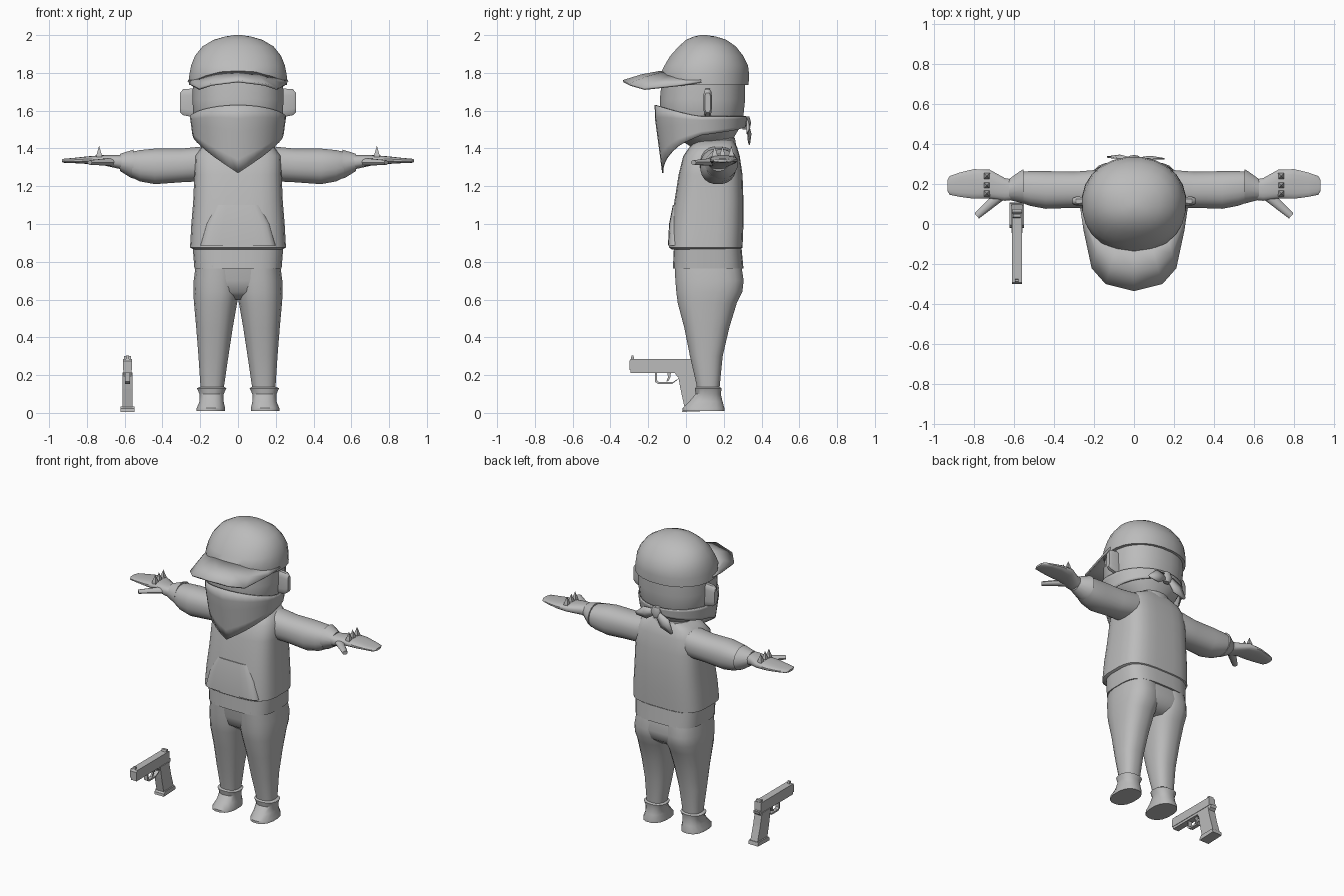
import bpy, bmesh, math
from mathutils import Vector

grey = bpy.data.materials.new("plain_grey")
grey.diffuse_color = (0.5, 0.5, 0.5, 1)


def finish(name, bm, angle=40):
    bmesh.ops.recalc_face_normals(bm, faces=bm.faces)
    me = bpy.data.meshes.new(name)
    bm.to_mesh(me)
    bm.free()
    ob = bpy.data.objects.new(name, me)
    bpy.context.collection.objects.link(ob)
    me.materials.append(grey)
    if angle:
        bpy.ops.object.select_all(action='DESELECT')
        ob.select_set(True)
        bpy.context.view_layer.objects.active = ob
        bpy.ops.object.shade_smooth_by_angle(angle=math.radians(angle))
    return ob


def loft(name, rings, axis='z', n=20, power=2.0, side=1, angle=40):
    """Rings are (position, u0, u1, v0, v1): u,v = x,y on the z axis or y,z on the x axis."""
    bm = bmesh.new()
    loops = []
    for p, u0, u1, v0, v1 in rings:
        loop = []
        for i in range(n):
            a = 2 * math.pi * (i + 0.5) / n
            c, s = math.cos(a), math.sin(a)
            u = (u0 + u1) / 2 + (u1 - u0) / 2 * math.copysign(abs(c) ** (2 / power), c)
            v = (v0 + v1) / 2 + (v1 - v0) / 2 * math.copysign(abs(s) ** (2 / power), s)
            co = (u * side, v, p) if axis == 'z' else (p * side, u, v)
            loop.append(bm.verts.new(co))
        loops.append(loop)
    for a, b in zip(loops, loops[1:]):
        for i in range(n):
            j = (i + 1) % n
            bm.faces.new((a[i], a[j], b[j], b[i]))
    bm.faces.new(loops[0])
    bm.faces.new(loops[-1])
    return finish(name, bm, angle)


def sheet(name, rows, thickness, closed=False):
    """Grid surface from rows of points, given a thickness."""
    bm = bmesh.new()
    vs = [[bm.verts.new(p) for p in r] for r in rows]
    for a, b in zip(vs, vs[1:]):
        m = len(a)
        for i in range(m if closed else m - 1):
            j = (i + 1) % m
            bm.faces.new((a[i], a[j], b[j], b[i]))
    ob = finish(name, bm)
    mod = ob.modifiers.new("thickness", 'SOLIDIFY')
    mod.thickness = thickness
    mod.offset = 0
    return ob


def prism(name, outline, x0, x1):
    """Side outline (y, z) pushed across x."""
    bm = bmesh.new()
    a = [bm.verts.new((x0, y, z)) for y, z in outline]
    b = [bm.verts.new((x1, y, z)) for y, z in outline]
    for i in range(len(a)):
        j = (i + 1) % len(a)
        bm.faces.new((a[i], a[j], b[j], b[i]))
    bm.faces.new(a)
    bm.faces.new(b)
    return finish(name, bm, 0)


# Hoodie body, hem and front pocket
loft("hoodie_body", [(0.865, -.235, .235, -.075, .285), (0.875, -.255, .255, -.09, .30),
                     (1.0, -.248, .248, -.08, .305), (1.12, -.238, .238, -.062, .305),
                     (1.26, -.232, .232, -.04, .30), (1.36, -.228, .228, -.015, .285),
                     (1.41, -.19, .19, .02, .27), (1.445, -.12, .12, .06, .25)], power=3.4, n=28)
loft("hoodie_hem", [(0.765, -.232, .232, -.07, .305), (0.87, -.24, .24, -.065, .295)], power=3.4, n=28)
loft("hoodie_pocket", [(0.885, -.20, .20, -.096, .05), (1.0, -.17, .17, -.09, .05),
                       (1.10, -.12, .12, -.07, .05)], power=5, n=20)
loft("collar", [(1.40, -.14, .14, .03, .27), (1.455, -.125, .125, .045, .26),
                (1.47, -.10, .10, .06, .24)])

# Trousers
loft("hips", [(0.60, -.17, .17, .02, .24), (0.64, -.222, .222, -.035, .29),
              (0.70, -.232, .232, -.05, .305), (0.78, -.225, .225, -.06, .29)], power=3, n=28)
for s, tag in ((1, "left"), (-1, "right")):
    loft(tag + "_trouser_leg", [(0.10, .08, .195, .06, .175), (0.15, .072, .20, .055, .18),
                                (0.30, .05, .21, .02, .195), (0.45, .027, .222, -.01, .23),
                                (0.58, .004, .234, -.045, .27), (0.64, -.01, .238, -.053, .30),
                                (0.70, -.01, .236, -.058, .307), (0.78, -.01, .225, -.062, .295)],
         power=2.5, side=s)
    # Shoes flare at the ankle and at the sole
    loft(tag + "_shoe", [(0.01, .067, .222, -.02, .205), (0.025, .067, .22, -.02, .205),
                         (0.06, .075, .205, .015, .195), (0.10, .075, .205, .05, .185),
                         (0.13, .06, .218, .045, .19), (0.137, .07, .205, .055, .18)],
         power=2.4, n=16, side=s)
    # Sleeve and cuff
    loft(tag + "_sleeve", [(0.12, .08, .26, 1.25, 1.42), (0.20, .072, .27, 1.225, 1.41),
                           (0.30, .08, .262, 1.22, 1.40), (0.44, .075, .265, 1.21, 1.40),
                           (0.52, .09, .265, 1.225, 1.392), (0.56, .105, .262, 1.245, 1.383)],
         axis='x', power=2.3, side=s)
    loft(tag + "_cuff", [(0.552, .10, .275, 1.238, 1.396), (0.57, .105, .265, 1.245, 1.39),
                         (0.625, .12, .225, 1.28, 1.372)], axis='x', n=16, side=s)
    # Flat mitten hand, thumb and knuckle spikes
    loft(tag + "_hand", [(0.60, .12, .222, 1.285, 1.365), (0.645, .115, .23, 1.295, 1.365),
                         (0.72, .127, .272, 1.312, 1.365), (0.80, .125, .275, 1.318, 1.358),
                         (0.87, .135, .258, 1.322, 1.35), (0.92, .145, .24, 1.324, 1.346),
                         (0.932, .165, .22, 1.328, 1.342)], axis='x', n=16, power=2.6, side=s)
    bm = bmesh.new()
    start, end = Vector((.655 * s, .155, 1.33)), Vector((.785 * s, .04, 1.325))
    d = end - start
    bmesh.ops.create_cone(bm, cap_ends=True, segments=10, radius1=.03, radius2=.017, depth=d.length)
    bmesh.ops.rotate(bm, verts=bm.verts, matrix=Vector((0, 0, 1)).rotation_difference(d).to_matrix())
    bmesh.ops.translate(bm, verts=bm.verts, vec=(start + end) / 2)
    for v in bm.verts:
        v.co.z = 1.327 + (v.co.z - 1.327) * 0.75
    finish(tag + "_thumb", bm)
    for k, y in enumerate((.152, .193, .24)):
        loft(f"{tag}_spike_{k + 1}", [(1.345, .712, .758, y - .023, y + .023),
                                      (1.365, .715, .755, y - .02, y + .02),
                                      (1.413, .7345, .7355, y - .0005, y + .0005)],
             n=4, side=s, angle=0)
    # Ears
    loft(tag + "_ear", [(0.22, .095, .135, 1.56, 1.72), (0.29, .092, .137, 1.575, 1.715),
                        (0.308, .10, .13, 1.59, 1.695)], axis='x', n=12, power=4, side=s)

# Head
loft("head", [(1.40, -.09, .09, .04, .22), (1.45, -.14, .14, -.04, .25),
              (1.50, -.205, .205, -.11, .28), (1.57, -.238, .238, -.14, .305),
              (1.66, -.243, .243, -.14, .315), (1.76, -.24, .24, -.13, .315)], power=2.3, n=24)

# Cap dome and curved brim
loft("cap_dome", [(1.735, -.262, .262, -.125, .333), (1.79, -.26, .26, -.14, .336),
                  (1.84, -.25, .25, -.115, .33), (1.89, -.23, .23, -.085, .305),
                  (1.94, -.19, .19, -.04, .265), (1.975, -.13, .13, 0, .215),
                  (1.992, -.07, .07, .04, .16), (2.0, -.02, .02, .075, .11)], power=2.15, n=24)
inner = [(0, -.135, 1.805), (.09, -.122, 1.80), (.165, -.07, 1.785), (.22, 0, 1.765), (.25, .08, 1.755)]
outer = [(0, -.333, 1.756), (.14, -.298, 1.738), (.208, -.22, 1.715), (.248, -.03, 1.735), (.264, .08, 1.752)]


def both(half):
    return [(-x, y, z) for x, y, z in half[:0:-1]] + half


middle = [tuple((p + q) / 2 + (0, 0, .006)[i] for i, (p, q) in enumerate(zip(a, b)))
          for a, b in zip(inner, outer)]
sheet("cap_brim", [both(inner), both(middle), both(outer)], 0.012)

# Face scarf wrapping the head with a pointed front
N, R = 32, 5
rows = []
for r in range(R + 1):
    row = []
    for i in range(N):
        a = 2 * math.pi * i / N
        f = math.degrees(min(a, 2 * math.pi - a))
        top = 1.57 + 0.06 * max(0, math.cos(a)) ** 1.3
        if f < 60:
            low = 1.27 + 0.15 * f / 60
        elif f < 90:
            low = 1.42 + 0.05 * (f - 60) / 30
        else:
            low = 1.47 + 0.05 * (f - 90) / 90
        z = top + (low - top) * r / R
        k = 1 - 0.55 * max(0, 1.57 - z)
        row.append((.251 * k * math.sin(a), .08 - .242 * k * math.cos(a), z))
    rows.append(row)
sheet("face_scarf", rows, 0.008, closed=True)

# Scarf knot and two tails
loft("scarf_knot", [(1.50, -.025, .025, .30, .335), (1.535, -.04, .04, .295, .345),
                    (1.57, -.025, .025, .30, .335)], n=10)
for name, tip, w in (("left_scarf_tail", (.15, .325, 1.49), .04), ("right_scarf_tail", (-.13, .335, 1.425), .045)):
    root, tip = Vector((0, .325, 1.54)), Vector(tip)
    d = (tip - root).normalized()
    across = Vector((-d.z, 0, d.x))
    strips = []
    for t, h in ((0, .015), (.55, w), (1, .008)):
        c = root.lerp(tip, t)
        bulge = Vector((0, .012 if t == .55 else 0, 0))
        strips.append([c - across * h, c + bulge, c + across * h])
    sheet(name, strips, 0.008)

# Pistol beside the figure
gx = -0.585
prism("pistol_slide", [(-.30, .228), (-.30, .275), (-.292, .286), (.055, .286), (.06, .24), (.06, .228)],
      gx - .025, gx + .025)
prism("pistol_frame", [(-.295, .212), (-.295, .23), (.075, .23), (.07, .21), (.03, .18), (-.045, .19), (-.06, .212)],
      gx - .022, gx + .022)
prism("pistol_grip", [(-.045, .215), (-.03, .13), (-.008, .03), (.10, .03), (.07, .13), (.05, .215)],
      gx - .027, gx + .027)
prism("magazine_base", [(-.02, .005), (-.018, .022), (-.005, .035), (.103, .035), (.108, .01)],
      gx - .036, gx + .036)
prism("front_sight", [(-.292, .285), (-.288, .303), (-.278, .303), (-.274, .285)], gx - .008, gx + .008)
prism("rear_sight", [(.03, .285), (.034, .30), (.05, .30), (.052, .285)], gx - .018, gx + .018)
prism("trigger", [(-.10, .215), (-.095, .19), (-.105, .165), (-.092, .17), (-.082, .19), (-.08, .215)],
      gx - .007, gx + .007)
guard = [(-.165, .215), (-.165, .165), (-.145, .152), (-.075, .152), (-.045, .175)]
guard_in = [(-.035, .185), (-.07, .163), (-.142, .163), (-.153, .172), (-.153, .215)]
prism("trigger_guard", guard + guard_in, gx - .013, gx + .013)
